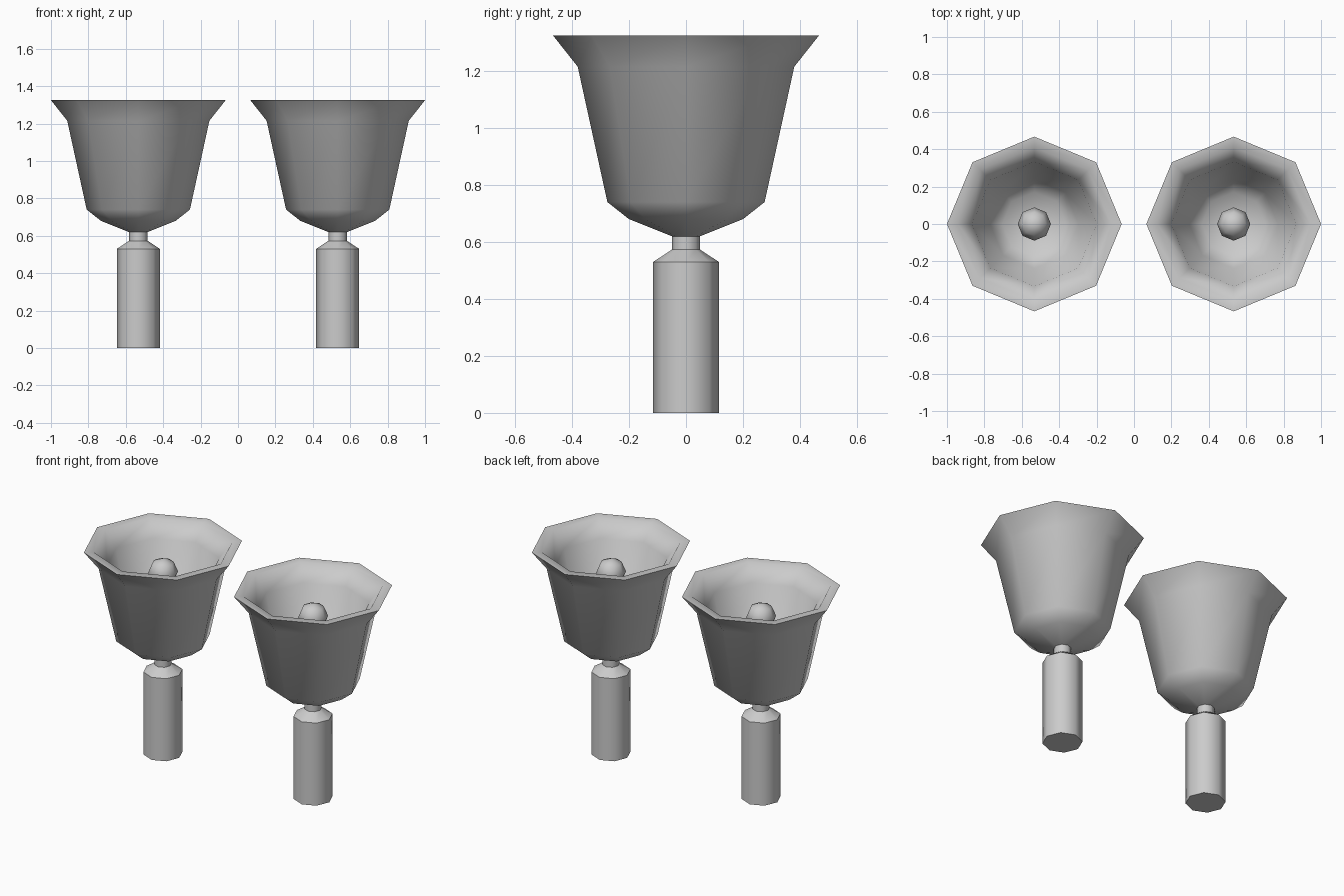
import bpy, bmesh
from math import cos, sin, pi, radians

if "Cube" in bpy.data.objects:
    bpy.data.objects.remove(bpy.data.objects["Cube"])

SIDES = 8


def lathe(name, profile, x, angle=50):
    """Revolve (radius, z) points into an eight-sided closed solid."""
    bm = bmesh.new()
    rings = []
    for r, z in profile:
        if r == 0:
            rings.append([bm.verts.new((0, 0, z))] * SIDES)
        else:
            rings.append([bm.verts.new((r * cos(2 * pi * i / SIDES),
                                        r * sin(2 * pi * i / SIDES), z))
                          for i in range(SIDES)])
    for a, b in zip(rings, rings[1:]):
        for i in range(SIDES):
            j = (i + 1) % SIDES
            bm.faces.new(list(dict.fromkeys((a[i], a[j], b[j], b[i]))))
    bmesh.ops.recalc_face_normals(bm, faces=bm.faces)
    mesh = bpy.data.meshes.new(name)
    bm.to_mesh(mesh)
    bm.free()
    obj = bpy.data.objects.new(name, mesh)
    obj.location.x = x
    bpy.context.collection.objects.link(obj)
    bpy.ops.object.select_all(action='DESELECT')
    obj.select_set(True)
    bpy.context.view_layer.objects.active = obj
    bpy.ops.object.shade_smooth_by_angle(angle=radians(angle))
    return obj


# grip with chamfered shoulder and narrow neck
HANDLE = [(0, 0), (0.115, 0), (0.115, 0.53), (0.05, 0.573), (0.05, 0.63), (0, 0.63)]

# outside of the cup, flat lip, then back down the inside
CUP = [(0, 0.615), (0.05, 0.62), (0.2, 0.68), (0.276, 0.74), (0.38, 1.215),
       (0.467, 1.325), (0.41, 1.323), (0.333, 1.225), (0.237, 0.77),
       (0.17, 0.718), (0, 0.665)]

# thin rod ending in a ball
R, ZC = 0.089, 1.16
CLAPPER = [(0, 0.65), (0.022, 0.65), (0.022, ZC - R * 0.97)]
CLAPPER += [(R * sin(t * pi / 4), ZC - R * cos(t * pi / 4)) for t in (1, 2, 3)]
CLAPPER += [(0, ZC + R)]

for side, x in (("left", -0.533), ("right", 0.533)):
    lathe(side + "_handle", HANDLE, x)
    lathe(side + "_bell_cup", CUP, x, 60)
    lathe(side + "_clapper", CLAPPER, x)
